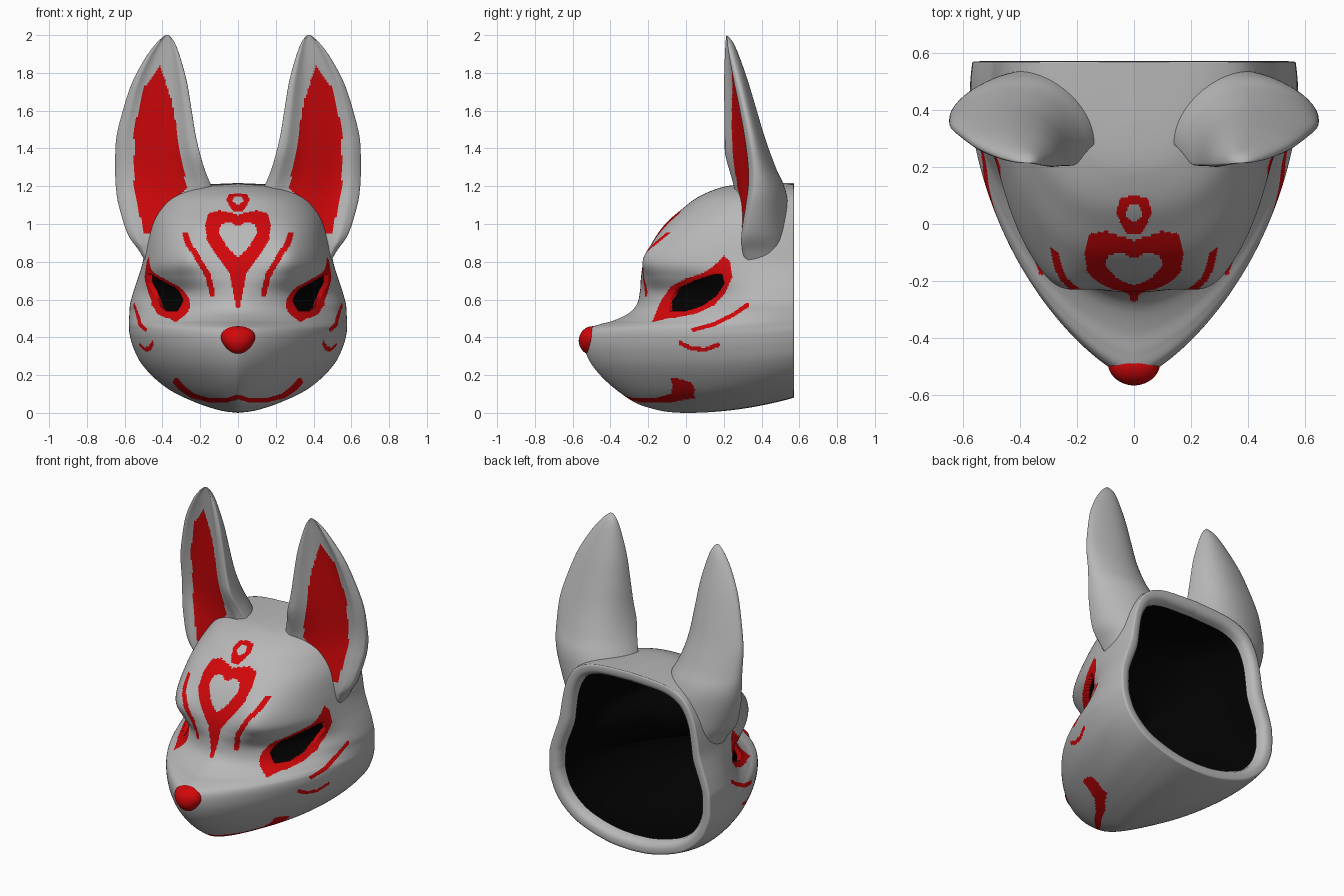
import bpy, bmesh, math
from mathutils import Vector
from mathutils.bvhtree import BVHTree

if "Cube" in bpy.data.objects:
    bpy.data.objects.remove(bpy.data.objects["Cube"])


def material(name, rgb):
    m = bpy.data.materials.new(name)
    m.diffuse_color = (*rgb, 1)
    m.use_nodes = True
    m.node_tree.nodes["Principled BSDF"].inputs["Base Color"].default_value = m.diffuse_color
    return m


WHITE = material("mask white", (0.48, 0.48, 0.48))
RED = material("paint red", (0.64, 0.002, 0.003))
BLACK = material("inside black", (0.0005, 0.0005, 0.0005))
BACK = 0.57

# head levels: height, front y, half width at the back, roundness front, roundness side
LEVELS = [(0, -.02, 0, 1.8, 2), (.006, -.10, .10, 1.8, 2), (.02, -.17, .18, 1.7, 1.8), (.05, -.26, .28, 1.6, 1.7),
          (.10, -.34, .39, 1.57, 1.67), (.17, -.425, .475, 1.53, 1.68), (.25, -.495, .535, 1.48, 1.8),
          (.33, -.535, .568, 1.42, 1.93), (.40, -.545, .585, 1.37, 2.02), (.445, -.52, .588, 1.4, 2.05),
          (.468, -.46, .589, 1.47, 2.05), (.49, -.38, .589, 1.55, 2.0), (.53, -.30, .588, 1.62, 1.93),
          (.58, -.258, .584, 1.7, 1.95), (.65, -.243, .565, 1.95, 1.85), (.72, -.238, .54, 2.8, 1.75),
          (.80, -.224, .514, 3.8, 1.8), (.90, -.18, .497, 3.6, 1.9), (1.0, -.11, .475, 3.1, 2),
          (1.08, -.02, .44, 2.7, 2), (1.14, .06, .39, 2.5, 2), (1.18, .15, .31, 2.3, 2),
          (1.2, .23, .2, 2.2, 2), (1.21, .36, 0, 2, 2)]
# ear levels: height, inner x, outer x, back y, sweep of the outer edge
EAR = [(.80, .38, .49, .50, .12), (.86, .30, .525, .52, .11), (.95, .18, .585, .535, .11), (1.1, .10, .632, .54, .135),
       (1.2, .14, .647, .52, .15), (1.3, .18, .65, .475, .15), (1.45, .22, .645, .42, .13),
       (1.6, .245, .61, .375, .1), (1.75, .27, .56, .33, .065), (1.88, .305, .49, .285, .03),
       (1.96, .335, .43, .25, .01), (2.0, .365, .385, .215, 0)]

# painted shapes: front view (x, z) or side view (y, z)
HEART = [(-.01, .55), (.01, .56), (.045, .74), (.11, .83), (.165, .92), (.175, 1.0), (.155, 1.055), (.10, 1.072),
         (.04, 1.06), (-.01, 1.045)]
HEART_HOLE = [(-.01, .81), (.06, .88), (.102, .95), (.09, 1.0), (.04, 1.01), (-.01, .98)]
BEAD = [(-.01, 1.065), (.025, 1.07), (.065, 1.125), (.05, 1.155), (-.01, 1.165)]
BEAD_HOLE = [(-.01, 1.095), (.03, 1.12), (.02, 1.143), (-.01, 1.143)]
EYE_PAINT = [(-.18, .48), (-.13, .6), (-.08, .67), (0, .71), (.1, .745), (.15, .78), (.2, .835), (.235, .8),
             (.245, .72), (.21, .64), (.15, .57), (.05, .525), (-.05, .505), (-.1, .5)]
EYE = [(-.09, .54), (-.09, .6), (-.04, .66), (.05, .70), (.15, .735), (.195, .73), (.2, .68), (.16, .62),
       (.08, .565), (0, .54)]
EAR_PAINT = [(.41, 1.84), (.5, 1.72), (.55, 1.5), (.55, 1.2), (.5, .95), (.46, .95), (.27, 1.19), (.3, 1.35),
             (.35, 1.65)]
BROW = [(.135, .63), (.16, .73), (.22, .83), (.265, .9), (.28, .945)]
MOUTH = [(0, .085), (.06, .066), (.15, .066), (.24, .09), (.3, .135), (.325, .165)]
WHISKERS = [[(.04, .44), (.15, .47), (.25, .52), (.325, .57)], [(-.03, .37), (.03, .34), (.1, .335), (.17, .36)]]


def inside(p, poly):
    hit = False
    for (ax, ay), (bx, by) in zip(poly, poly[1:] + poly[:1]):
        if (ay > p[1]) != (by > p[1]) and p[0] < ax + (p[1] - ay) * (bx - ax) / (by - ay):
            hit = not hit
    return hit


def near(p, path, w):
    for (ax, ay), (bx, by) in zip(path, path[1:]):
        dx, dy = bx - ax, by - ay
        t = min(1, max(0, ((p[0] - ax) * dx + (p[1] - ay) * dy) / (dx * dx + dy * dy)))
        if math.hypot(p[0] - ax - t * dx, p[1] - ay - t * dy) < w:
            return True
    return False


def spline(keys, steps):
    """Smoothly interpolated copies of the key rows."""
    out = []
    for i in range(len(keys) - 1):
        a, b, c, d = (keys[min(max(i + k, 0), len(keys) - 1)] for k in (-1, 0, 1, 2))
        for s in range(steps):
            t = s / steps
            out.append([q + .5 * t * (r - p + t * (2*p - 5*q + 4*r - s4 + t * (3*(q - r) + s4 - p)))
                        for p, q, r, s4 in zip(a, b, c, d)])
    return out + [list(keys[-1])]


def head_row(level, cols):
    """One evenly spaced line from the middle of the face round to the back edge."""
    z, yf, w, p, q = level
    dense, dist = [], [0]
    for k in range(241):
        a = math.pi / 2 * k / 240
        u = math.sin(a) ** (2 / p)
        x = max(w, 0) * u
        y = BACK - (BACK - yf) * max(math.cos(a), 0) ** (2 / q)
        lift = .08 * (max(y, 0) / BACK) ** 2 * max(0, 1 - z / .6) + .012 * max(0, y) * max(0, z - .9) / .3
        # eye socket, brow ridge and narrowing at the back
        dent = .06 * u * math.exp(-((y - .04) / .17) ** 2 - ((z - .62) / .09) ** 2)
        brow = .035 * math.exp(-((x - .27) / .09) ** 2 - ((z - .83) / .1) ** 2)
        x *= 1 - .035 * (max(0, y - .3) / .27) ** 2
        dense.append(Vector((x - dent * .75, y + dent * .75 - brow, z + lift)))
        if k:
            dist.append(dist[-1] + (dense[-1] - dense[-2]).length)
    row, k = [], 0
    for j in range(cols + 1):
        s = dist[-1] * j / cols
        while k < 239 and dist[k + 1] < s:
            k += 1
        row.append(dense[k].lerp(dense[k + 1], (s - dist[k]) / max(dist[k + 1] - dist[k], 1e-9)))
    return row


def grid(rows, loop=False):
    bm = bmesh.new()
    vs = [[bm.verts.new(p) for p in row] for row in rows]
    n = len(rows[0])
    for a, b in zip(vs, vs[1:]):
        for j in range(n if loop else n - 1):
            k = (j + 1) % n
            bm.faces.new((a[j], a[k], b[k], b[j])).smooth = True
    if loop:
        bm.faces.new(vs[-1])
    bm.normal_update()
    return bm


def finish(bm, name, mats):
    me = bpy.data.meshes.new(name)
    bm.to_mesh(me)
    bm.free()
    for m in mats:
        me.materials.append(m)
    ob = bpy.data.objects.new(name, me)
    bpy.context.collection.objects.link(ob)
    mod = ob.modifiers.new("mirror", 'MIRROR')
    mod.use_clip = True
    mod.merge_threshold = .0005
    return ob


# head shell with a rounded rim curling into the open back
rows = []
for level in spline(LEVELS, 11):
    row = head_row(level, 160)
    edge = row[-1].copy()
    inward = Vector((-edge.x, 0, .62 - edge.z)).normalized()
    for d, y in ((.012, .572), (.035, .573), (.056, .565), (.07, .545), (.075, .51)):
        p = edge + inward * d
        row.append(Vector((max(p.x, 0), y, p.z)))
    rows.append(row)
bm = grid(rows)
eyes = []
for f in bm.faces:
    c = f.calc_center_median()
    front, side = (c.x, c.z), (c.y, c.z)
    if c.y > .5:
        continue
    if inside(side, EYE):
        eyes.append(f)
    red = (inside(front, HEART) and not inside(front, HEART_HOLE)
           or inside(front, BEAD) and not inside(front, BEAD_HOLE)
           or near(front, BROW, .015) or c.y < .3 and near(front, MOUTH, .012 + .05 * max(0, c.x - .2))
           or inside(side, EYE_PAINT) or c.x > .2 and any(near(side, w, .011) for w in WHISKERS))
    f.material_index = int(red)
# sunken eye openings
bmesh.ops.inset_region(bm, faces=eyes, thickness=.002, depth=-.025)
for f in eyes:
    f.material_index = 2
finish(bm, "mask_shell", [WHITE, RED, BLACK])

# dark lining
bm = grid([head_row(level, 40) for level in spline(LEVELS, 3)])
head_tree = BVHTree.FromBMesh(bm)
moved = [v.co - v.normal * .055 for v in bm.verts]
for v, p in zip(bm.verts, moved):
    v.co = (0 if v.co.x < .001 else max(p.x, 0), min(p.y, .54), p.z)
bmesh.ops.reverse_faces(bm, faces=bm.faces)
finish(bm, "mask_lining", [BLACK])

# ears: slightly dished front turned outward, bulging back
rows = []
for z, xi, xo, yb, sweep in spline(EAR, 9):
    row = []
    base = min(1, max(0, (1.4 - z) / .28))
    for k in range(112):
        a = 2 * math.pi * k / 112
        s, f = (math.cos(a) + 1) / 2, abs(math.sin(a))
        y = .215 + sweep * s + .09 * base * base * (3 - 2 * base) * (1 - s) ** 5
        if math.sin(a) > 0:
            y += (yb - y) * f
        else:
            t = min(1, max(0, (f - .55) / .45))
            size = min(1, (xo - xi) / .3)
            y += size * (-.03 * f ** .7 + .035 * t * t * (3 - 2 * t))
        row.append(Vector((xi + (xo - xi) * s, y, z)))
    rows.append(row)
bm = grid(rows, loop=True)
buried = []
for f in bm.faces:
    c = f.calc_center_median()
    f.material_index = int(f.normal.y < -.2 and inside((c.x, c.z), EAR_PAINT))
    hit, normal, _, _ = head_tree.find_nearest(c)
    if (c - hit).dot(normal) < -.025:
        buried.append(f)
bmesh.ops.delete(bm, geom=buried, context='FACES')
finish(bm, "ear", [WHITE, RED])

# nose
bpy.ops.mesh.primitive_uv_sphere_add(segments=40, ring_count=24, radius=1)
nose = bpy.context.object
nose.name = "nose"
for v in nose.data.vertices:
    x, y, z = v.co
    v.co = (x * (.088 + .025 * z), -.492 + y * .076, .382 + z * .077)
nose.data.materials.append(RED)
bpy.ops.object.shade_smooth()
